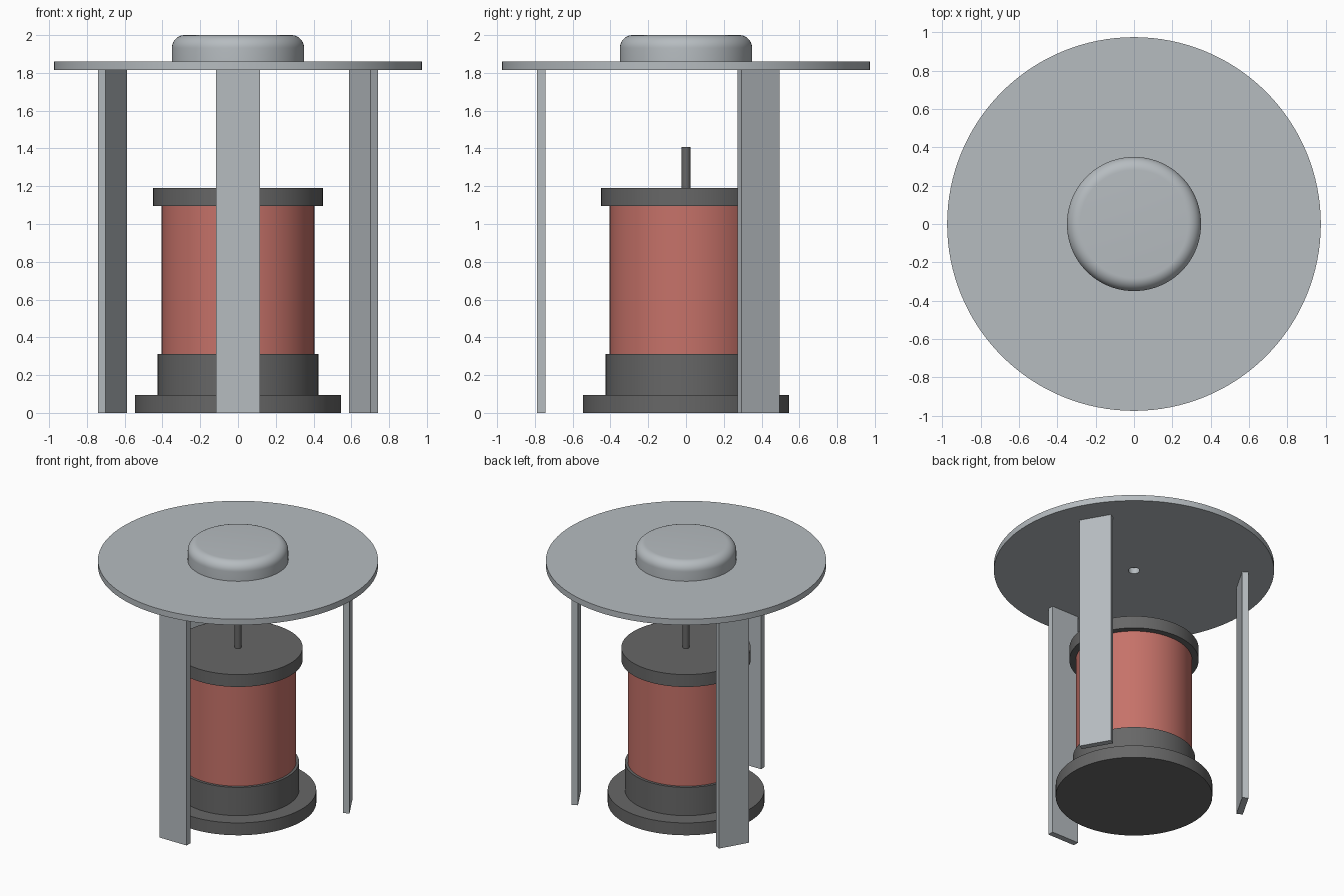
import bpy, bmesh, math
from mathutils import Matrix

if "Cube" in bpy.data.objects:
    bpy.data.objects.remove(bpy.data.objects["Cube"])


def material(name, rgb):
    m = bpy.data.materials.new(name)
    lin = [((c / 255 + 0.055) / 1.055) ** 2.4 for c in rgb]
    m.diffuse_color = (*lin, 1)
    m.use_nodes = True
    m.node_tree.nodes["Principled BSDF"].inputs["Base Color"].default_value = m.diffuse_color
    return m


steel = material("steel_grey", (182, 188, 192))
dark = material("dark_grey", (103, 103, 103))
red = material("copper_red", (198, 114, 105))


def make_object(name, bm, mat):
    bmesh.ops.recalc_face_normals(bm, faces=bm.faces)
    mesh = bpy.data.meshes.new(name)
    bm.to_mesh(mesh)
    bm.free()
    mesh.materials.append(mat)
    ob = bpy.data.objects.new(name, mesh)
    bpy.context.collection.objects.link(ob)
    return ob


def smooth(ob):
    bpy.ops.object.select_all(action='DESELECT')
    ob.select_set(True)
    bpy.context.view_layer.objects.active = ob
    bpy.ops.object.shade_smooth_by_angle(angle=math.radians(30))


def turned(name, profile, mat, closed=False, sides=96):
    """Turn an (r, z) profile about z; open profiles get flat end caps."""
    bm = bmesh.new()
    rings = [[bm.verts.new((r * math.cos(a), r * math.sin(a), z))
              for a in (2 * math.pi * i / sides for i in range(sides))]
             for r, z in profile]
    pairs = list(zip(rings, rings[1:]))
    if closed:
        pairs.append((rings[-1], rings[0]))
    else:
        bm.faces.new(rings[0])
        bm.faces.new(rings[-1])
    for a, b in pairs:
        for i in range(sides):
            j = (i + 1) % sides
            bm.faces.new((a[i], a[j], b[j], b[i]))
    ob = make_object(name, bm, mat)
    smooth(ob)
    return ob


def cylinder(name, r, z0, z1, mat):
    return turned(name, [(r, z0), (r, z1)], mat)


# Motor: foot, lower housing, winding, top flange and shaft
cylinder("base_flange", 0.545, 0, 0.095, dark)
cylinder("lower_housing", 0.425, 0.095, 0.312, dark)
cylinder("winding", 0.405, 0.312, 1.095, red)
cylinder("top_flange", 0.45, 1.095, 1.19, dark)
cylinder("shaft", 0.024, 1.19, 1.408, dark)

# Round top plate with a central hole
PLATE_Z = 1.815
turned("top_plate", [(0.04, PLATE_Z), (0.975, PLATE_Z), (0.975, 1.86), (0.04, 1.86)],
       steel, closed=True, sides=128)

# Cap with a rounded upper edge
R, F = 0.35, 0.068
fillet = [(R - F + F * math.cos(t), 2 - F + F * math.sin(t))
          for t in (math.pi / 2 * k / 10 for k in range(11))]
turned("cap", [(R, 1.86)] + fillet, steel)

# Three flat legs spaced evenly around the plate
for n, angle in (("front", -90), ("right", 30), ("left", 150)):
    bm = bmesh.new()
    bmesh.ops.create_cube(bm, size=1, matrix=Matrix.Rotation(math.radians(angle), 4, 'Z')
                          @ Matrix.Translation((0.767, 0, PLATE_Z / 2))
                          @ Matrix.Diagonal((0.045, 0.232, PLATE_Z, 1)))
    make_object(n + "_leg", bm, steel)
